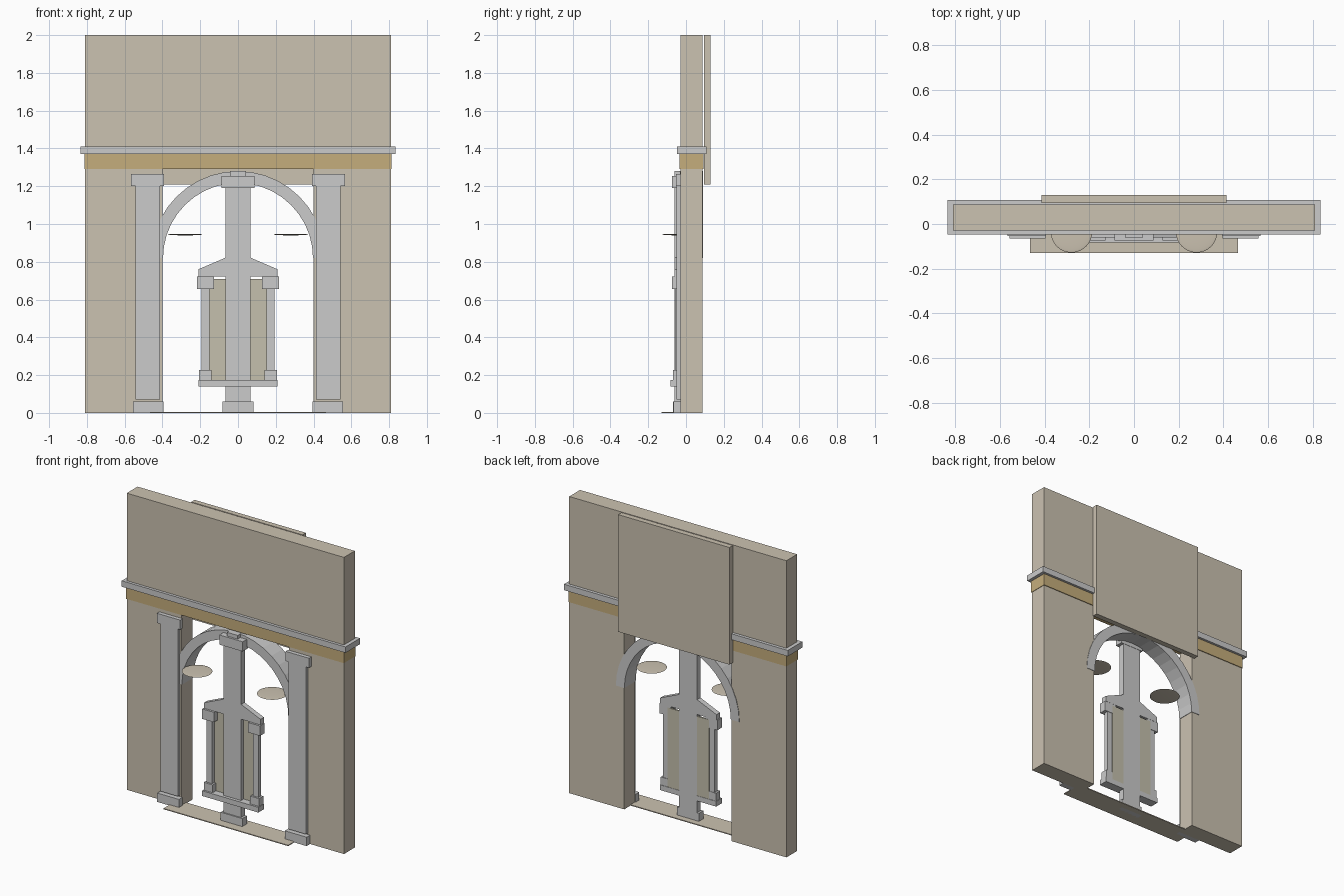
import bpy, bmesh, math

if "Cube" in bpy.data.objects:
    bpy.data.objects.remove(bpy.data.objects["Cube"])


def mat(name, r, g, b):
    m = bpy.data.materials.new(name)
    m.diffuse_color = (r, g, b, 1)
    m.use_nodes = True
    m.node_tree.nodes["Principled BSDF"].inputs["Base Color"].default_value = m.diffuse_color
    return m


STONE = mat("beige_stone", 0.60, 0.54, 0.44)
PANE = mat("pale_pane", 0.56, 0.53, 0.42)
GOLD = mat("ochre", 0.56, 0.42, 0.20)
GREY = None


def extrude(name, pts, y0, y1, m=GREY):
    """Extrude an (x, z) outline from y0 to y1."""
    bm = bmesh.new()
    f = bm.faces.new([bm.verts.new((x, y0, z)) for x, z in pts])
    r = bmesh.ops.extrude_face_region(bm, geom=[f])
    vs = [v for v in r["geom"] if isinstance(v, bmesh.types.BMVert)]
    bmesh.ops.translate(bm, vec=(0, y1 - y0, 0), verts=vs)
    bmesh.ops.recalc_face_normals(bm, faces=bm.faces)
    me = bpy.data.meshes.new(name)
    bm.to_mesh(me)
    bm.free()
    ob = bpy.data.objects.new(name, me)
    bpy.context.collection.objects.link(ob)
    if m:
        me.materials.append(m)
    return ob


def box(name, x0, x1, y0, y1, z0, z1, m=GREY):
    return extrude(name, [(x0, z0), (x1, z0), (x1, z1), (x0, z1)], y0, y1, m)


def pair(name, x0, x1, *rest):
    box(name + "_right", x0, x1, *rest)
    box(name + "_left", -x1, -x0, *rest)


# Wall with doorway opening, back panel and threshold
extrude("wall", [(-.81, 0), (-.4, 0), (-.4, 1.29), (.4, 1.29), (.4, 0),
                 (.81, 0), (.81, 2), (-.81, 2)], -.028, .087, STONE)
box("back_panel", -.415, .415, .094, .13, 1.21, 2, STONE)
box("threshold", -.465, .465, -.13, .02, 0, .006, STONE)

# Band and cornice across the wall
box("band", -.813, .813, -.034, .092, 1.29, 1.37, GOLD)
box("cornice", -.835, .835, -.047, .108, 1.37, 1.41)

# Arch ring through the wall
N, ZC = 20, .82
arc = [math.pi * i / N for i in range(N + 1)]
ring = [(.46 * math.cos(a), ZC + .46 * math.sin(a)) for a in arc]
ring += [(.397 * math.cos(a), ZC + .397 * math.sin(a)) for a in reversed(arc)]
extrude("arch", ring, -.031, .09)

# Large side pilasters
pair("pilaster_shaft", .413, .543, -.05, -.028, .07, 1.2)
pair("pilaster_base", .395, .557, -.065, -.028, 0, .06)
pair("pilaster_cap", .393, .567, -.054, -.028, 1.2, 1.265)

# Central column
box("column_shaft", -.066, .066, -.062, -.022, .06, 1.2)
box("column_base", -.081, .081, -.07, -.022, 0, .06)
box("column_cap", -.087, .087, -.074, -.02, 1.19, 1.255)
box("keystone", -.04, .04, -.06, -.025, 1.255, 1.28)

# Window: pane, small pilasters, sill and pediment
box("window_pane", -.155, .155, -.035, -.024, .175, .71, PANE)
pair("window_post", .152, .193, -.058, -.028, .225, .655)
pair("window_post_base", .14, .206, -.07, -.025, .175, .228)
pair("window_post_cap", .128, .216, -.074, -.025, .655, .722)
box("window_sill", -.21, .21, -.083, -.022, .14, .175)
extrude("window_pediment", [(-.21, .722), (.21, .722), (.21, .76), (.066, .822),
                            (-.066, .822), (-.21, .76)], -.06, -.024)

# Flat hanging discs
for side, s in (("left", -1), ("right", 1)):
    bpy.ops.mesh.primitive_uv_sphere_add(segments=32, ring_count=16, radius=1,
                                         location=(s * .28, -.035, .944))
    d = bpy.context.object
    d.name = "disc_" + side
    d.scale = (.093, .093, .004)
    bpy.ops.object.transform_apply(location=False, rotation=False, scale=True)
    d.data.materials.append(STONE)
    bpy.ops.object.shade_smooth_by_angle()
